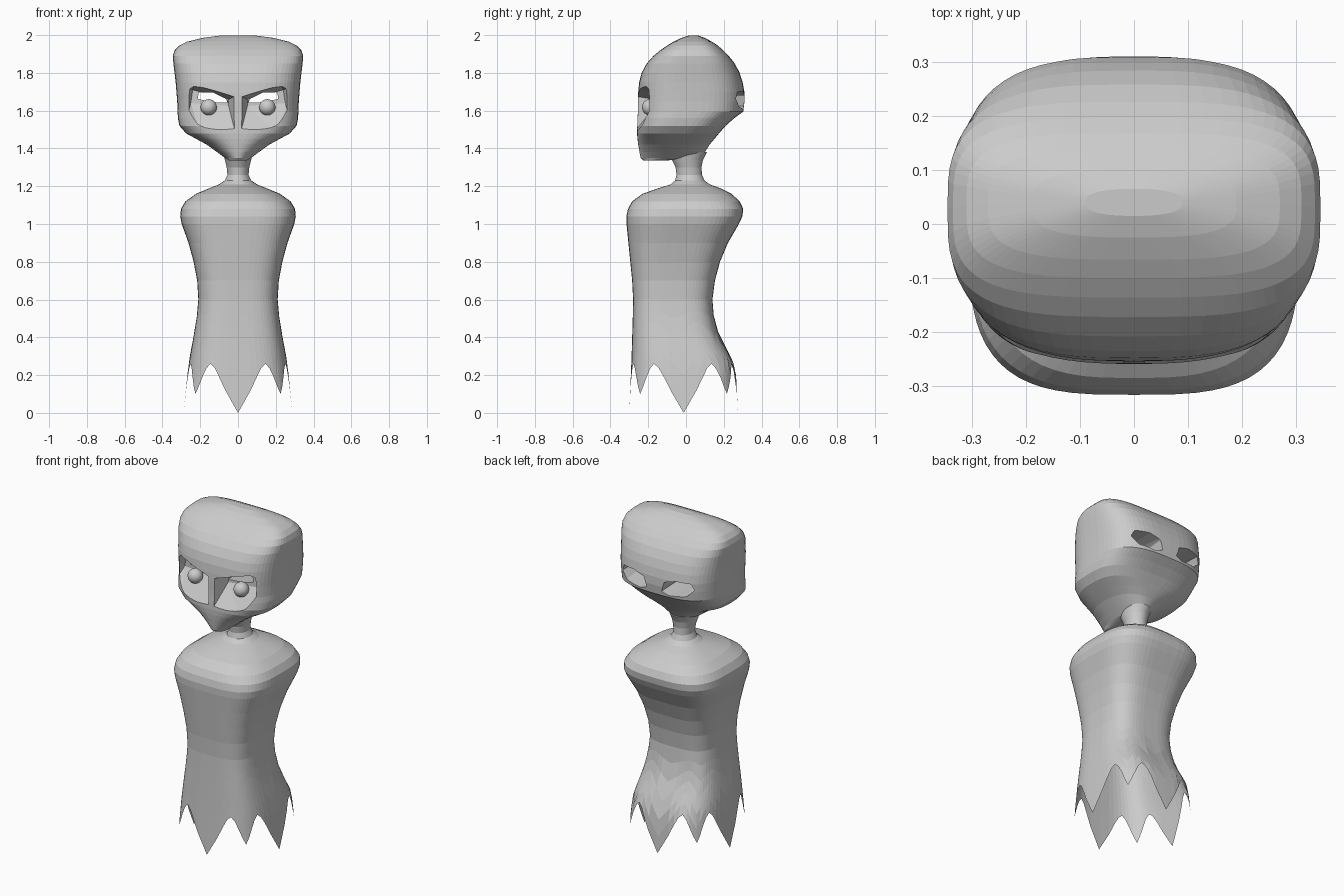
import bpy, bmesh, math

if "Cube" in bpy.data.objects:
    bpy.data.objects.remove(bpy.data.objects["Cube"])

SEG = 64
grey = bpy.data.materials.new("light grey")
grey.diffuse_color = (0.6, 0.6, 0.6, 1)
grey.use_nodes = True
grey.node_tree.nodes["Principled BSDF"].inputs["Base Color"].default_value = grey.diffuse_color


def finish(bm, name):
    bmesh.ops.recalc_face_normals(bm, faces=bm.faces[:])
    me = bpy.data.meshes.new(name)
    bm.to_mesh(me)
    bm.free()
    me.materials.append(grey)
    ob = bpy.data.objects.new(name, me)
    bpy.context.collection.objects.link(ob)
    return ob


def section_point(k, hx, y0, y1, n):
    """Point k on a rounded-square section, k = 0 at the front."""
    a = 2 * math.pi * k / SEG
    s, c = math.sin(a), -math.cos(a)
    p = 2 / n
    x = hx * math.copysign(abs(s) ** p, s)
    y = (y0 + y1) / 2 + (y1 - y0) / 2 * math.copysign(abs(c) ** p, c)
    return x, y


def loft(bm, rings, cap_start, cap_end):
    rows = [[bm.verts.new(p) for p in r] for r in rings]
    for a, b in zip(rows, rows[1:]):
        for k in range(SEG):
            j = (k + 1) % SEG
            bm.faces.new((a[k], a[j], b[j], b[k]))
    if cap_start:
        bm.faces.new(rows[0])
    if cap_end:
        bm.faces.new(rows[-1])


def ring(z, hx, y0, y1, n):
    return [(*section_point(k, hx, y0, y1, n), z) for k in range(SEG)]


# cloak: flared skirt with eight ragged points (z, half width, front y, back y)
skirt = [(0.0, .288, -.30, .275), (.2, .268, -.292, .265), (.26, .262, -.29, .255),
         (.3, .255, -.288, .235), (.4, .236, -.285, .178), (.5, .219, -.282, .148),
         (.6, .21, -.28, .14)]


def skirt_at(z):
    for a, b in zip(skirt, skirt[1:]):
        if z <= b[0]:
            t = (z - a[0]) / (b[0] - a[0])
            return [u + (v - u) * t for u, v in zip(a[1:], b[1:])]
    return skirt[-1][1:]


LONG = [0, .12, .19, .24, .26]
SHORT = [.1, .14, .19, .235, .26]


def hem(k):
    tip = round(k / 8)
    return (SHORT if tip % 2 else LONG)[min(4, abs(k - tip * 8))]


rings = []
for i in range(7):
    row = []
    for k in range(SEG):
        z = hem(k) + (.6 - hem(k)) * i / 6
        row.append((*section_point(k, *skirt_at(z), 3.3), z))
    rings.append(row)

# torso, shoulders and neck
upper = [(.7, .216, -.285, .153, 3.3), (.8, .235, -.295, .18, 3.3),
         (.9, .262, -.305, .222, 3.3), (1.0, .298, -.315, .28, 3.3),
         (1.04, .306, -.316, .298, 3.3), (1.08, .302, -.307, .303, 3.2),
         (1.12, .278, -.285, .285, 3), (1.16, .222, -.23, .24, 2.8),
         (1.19, .15, -.145, .18, 2.5), (1.21, .1, -.08, .125, 2.2),
         (1.23, .07, -.058, .098, 2), (1.26, .056, -.05, .085, 2),
         (1.3, .06, -.055, .082, 2), (1.34, .07, -.075, .09, 2),
         (1.38, .08, -.1, .11, 2)]
rings += [ring(*r) for r in upper]
bm = bmesh.new()
loft(bm, rings, False, True)
finish(bm, "cloak_body")

# head: boxy skull tapering to a pointed chin
skull = [(1.335, .045, -.225, -.12, 2), (1.35, .07, -.24, .07, 2),
         (1.38, .11, -.246, .1, 2.1), (1.42, .165, -.253, .125, 2.3),
         (1.45, .22, -.257, .15, 2.5), (1.48, .275, -.259, .175, 2.8),
         (1.52, .31, -.258, .21, 3), (1.56, .318, -.256, .255, 3),
         (1.595, .32, -.255, .303, 3), (1.65, .322, -.255, .31, 3),
         (1.7, .326, -.253, .309, 3), (1.75, .33, -.248, .30, 3),
         (1.8, .336, -.235, .284, 3), (1.85, .342, -.208, .258, 3.2),
         (1.89, .345, -.172, .226, 3.4), (1.92, .335, -.136, .196, 3.5),
         (1.945, .31, -.1, .168, 3.5), (1.965, .27, -.066, .138, 3.4),
         (1.985, .19, -.025, .1, 3), (1.998, .09, .015, .065, 2.5)]
bm = bmesh.new()
loft(bm, [ring(*r) for r in skull], True, True)
head = finish(bm, "head")

# eye sockets (sloping cheek under a slanted brow) and slots through to the back
socket = [(.05, -.165, 1.625), (.05, -.165, 1.66), (.24, -.155, 1.71), (.25, -.155, 1.64)]
for y in (-.262, -.4):
    socket += [(.018, y, 1.5), (.018, y, 1.675), (.23, y, 1.745),
               (.278, y, 1.725), (.278, y, 1.53), (.2, y, 1.48)]
slot = [(.05, -.2, 1.645), (.065, -.2, 1.662), (.13, -.2, 1.695),
        (.205, -.2, 1.697), (.21, -.2, 1.665), (.13, -.2, 1.648)]
slot += [(x, .4, z) for x, z in ((.05, 1.62), (.07, 1.685), (.14, 1.705), (.23, 1.70),
                                 (.25, 1.66), (.2, 1.61), (.1, 1.6))]
cutters = []
for side in (-1, 1):
    for name, pts in (("socket_cutter", socket), ("slot_cutter", slot)):
        bm = bmesh.new()
        for x, y, z in pts:
            bm.verts.new((side * x, y, z))
        res = bmesh.ops.convex_hull(bm, input=bm.verts[:])
        loose = [v for v in bm.verts if not v.link_faces]
        bmesh.ops.delete(bm, geom=loose, context='VERTS')
        cut = finish(bm, name)
        cut.hide_render = True
        mod = head.modifiers.new(name, 'BOOLEAN')
        mod.operation = 'DIFFERENCE'
        mod.solver = 'EXACT'
        mod.object = cut
        cutters.append(cut)
bpy.context.view_layer.objects.active = head
head.select_set(True)
for mod in list(head.modifiers):
    bpy.ops.object.modifier_apply(modifier=mod.name)
for cut in cutters:
    bpy.data.objects.remove(cut)

# eyes
for side, name in ((-1, "eye_right"), (1, "eye_left")):
    bm = bmesh.new()
    bmesh.ops.create_uvsphere(bm, u_segments=24, v_segments=14, radius=.043)
    bmesh.ops.translate(bm, verts=bm.verts[:], vec=(side * .155, -.19, 1.618))
    for f in bm.faces:
        f.smooth = True
    finish(bm, name)
